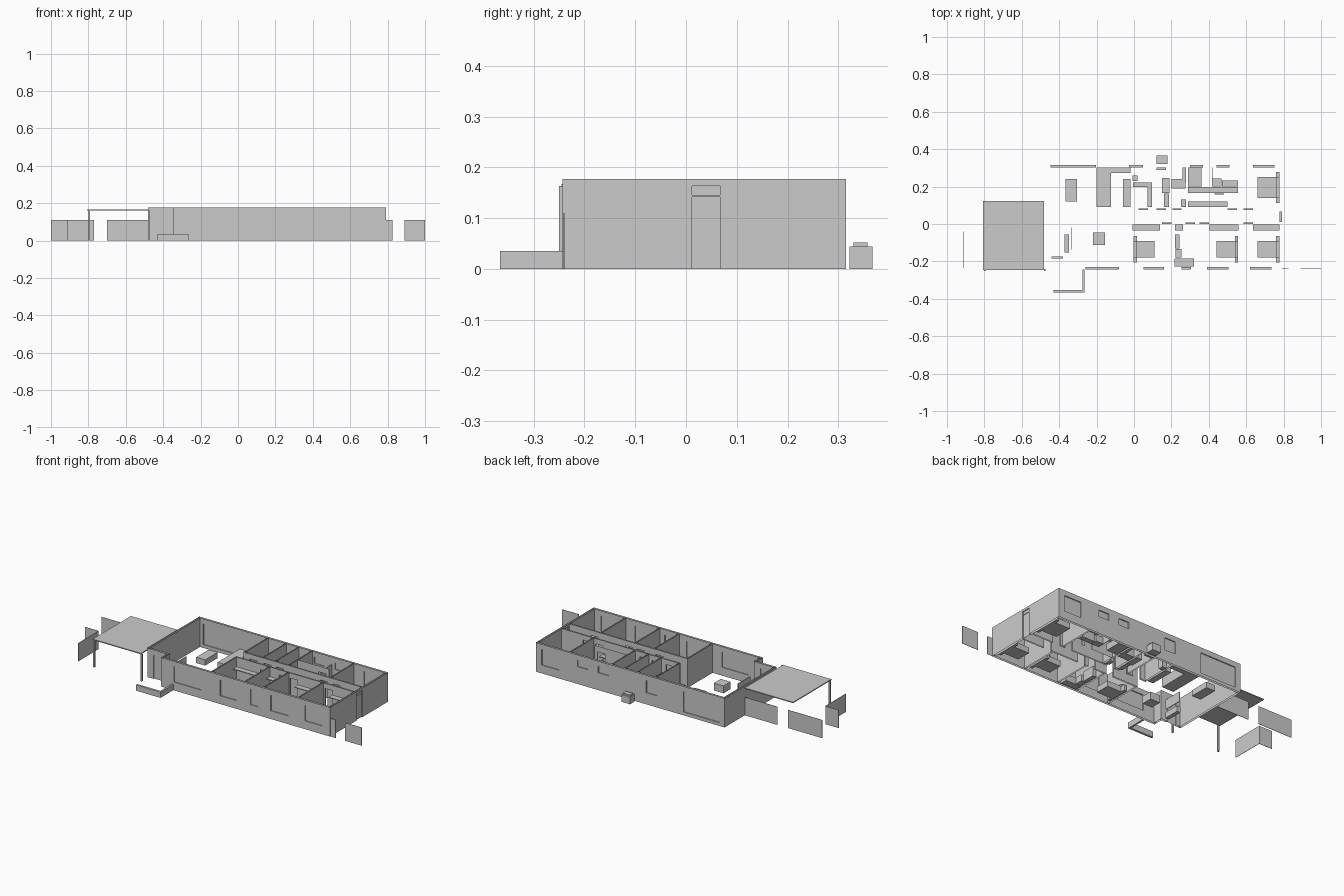
import bpy, bmesh
from mathutils import Vector

H = 0.177          # wall height
T = 0.012          # wall thickness


def finish(name, bm):
    bmesh.ops.remove_doubles(bm, verts=bm.verts, dist=1e-5)
    me = bpy.data.meshes.new(name)
    bm.to_mesh(me)
    bm.free()
    ob = bpy.data.objects.new(name, me)
    bpy.context.collection.objects.link(ob)
    return ob


def box(name, x0, x1, y0, y1, z0, z1):
    bm = bmesh.new()
    bmesh.ops.create_cube(bm, size=1)
    for v in bm.verts:
        v.co = Vector(((x0 + x1) / 2 + v.co.x * (x1 - x0),
                       (y0 + y1) / 2 + v.co.y * (y1 - y0),
                       (z0 + z1) / 2 + v.co.z * (z1 - z0)))
    return finish(name, bm)


def wall(name, axis, pos, a, b, openings=(), t=T):
    """Open-topped wall running along axis; pos is its low side.
    openings: (start, end, z0, z1, has_pane)"""
    bm = bmesh.new()

    def pt(u, d, z):
        return (u, pos + d, z) if axis == 'x' else (pos + d, u, z)

    def quad(*ps):
        bm.faces.new([bm.verts.new(pt(*p)) for p in ps])

    def panel(u0, u1, z0, z1, d, flip):
        if z1 - z0 < 1e-4 or u1 - u0 < 1e-4:
            return
        ps = [(u0, d, z0), (u1, d, z0), (u1, d, z1), (u0, d, z1)]
        quad(*(ps[::-1] if flip != (axis == 'y') else ps))

    for d, flip in ((0, False), (t, True)):
        u = a
        for (o0, o1, z0, z1, pane) in sorted(openings):
            panel(u, o0, 0, H, d, flip)
            panel(o0, o1, 0, z0, d, flip)
            panel(o0, o1, z1, H, d, flip)
            u = o1
        panel(u, b, 0, H, d, flip)
    for u in (a, b):
        quad((u, 0, 0), (u, t, 0), (u, t, H), (u, 0, H))
    for (o0, o1, z0, z1, pane) in openings:
        for u in (o0, o1):
            quad((u, 0, z0), (u, t, z0), (u, t, z1), (u, 0, z1))
        for z in ((z0, z1) if z0 > 0 else (z1,)):
            quad((o0, 0, z), (o1, 0, z), (o1, t, z), (o0, t, z))
        if pane:
            panel(o0, o1, z0, z1, t / 2, False)
    return finish(name, bm)


def win(a, b, z0=0.05, z1=0.145):
    return (a, b, z0, z1, True)


def door(a, w=0.05):
    return (a, a + w, 0, 0.145, False)


# outer walls with windows and doors
wall("front_wall", 'x', -0.243, -0.347, 0.79,
     [win(-0.26, -0.08), win(0.05, 0.16), win(0.255, 0.305),
      win(0.39, 0.505), win(0.62, 0.735)])
wall("back_wall", 'x', 0.303, -0.48, 0.79,
     [win(-0.446, -0.203, 0.02), win(-0.027, 0.047, 0.07),
      win(0.30, 0.37, 0.105), win(0.44, 0.51, 0.105), win(0.635, 0.75)])
wall("left_wall", 'y', -0.48, -0.185, 0.303)
wall("right_wall", 'y', 0.778, -0.231, 0.303, [(0.012, 0.067, 0, 0.163, True)])
wall("porch_wall", 'x', -0.185, -0.468, -0.335, [(-0.44, -0.38, 0, 0.145, True)])
wall("porch_return_wall", 'y', -0.347, -0.231, -0.185)
box("hall_door_bar", 0.782, 0.788, 0.012, 0.067, 0.142, 0.146)

# hall walls
wall("hall_front_wall", 'x', 0.0, -0.017, 0.778,
     [door(0.15), door(0.275), door(0.35), door(0.585)], 0.008)
wall("hall_back_wall", 'x', 0.075, -0.017, 0.778,
     [door(0.025), door(0.12), door(0.205), door(0.50), door(0.585)], 0.008)

# room partitions
for i, x in enumerate((-0.017, 0.206, 0.335, 0.566)):
    wall(f"front_partition_{i + 1}", 'y', x, -0.231, 0.0, t=0.008)
for i, x in enumerate((-0.015, 0.108, 0.192, 0.281, 0.562)):
    wall(f"back_partition_{i + 1}", 'y', x, 0.083, 0.303, t=0.007)
wall("bath_divider", 'x', 0.158, 0.288, 0.50, [door(0.43)], 0.006)

# beds with headboards and bedside tables
for i, (x0, x1, y0, y1, s) in enumerate((
        (0.015, 0.11, -0.178, -0.09, -1), (0.44, 0.54, -0.178, -0.09, 1),
        (0.66, 0.76, -0.178, -0.09, 1), (0.66, 0.76, 0.138, 0.252, 1))):
    n = f"bedroom_{i + 1}_"
    box(n + "bed", x0, x1, y0, y1, 0, 0.035)
    h0, h1 = (x1, x1 + 0.017) if s > 0 else (x0 - 0.017, x0)
    box(n + "headboard", h0, h1, y0, y1, 0, 0.05)
    box(n + "side_table_a", h0, h1, y0 - 0.027, y0, 0, 0.035)
    box(n + "side_table_b", h0, h1, y1, y1 + 0.027, 0, 0.035)

# built-in wardrobes along the hall
for i, (x0, x1) in enumerate(((-0.007, 0.14), (0.218, 0.262),
                              (0.405, 0.56), (0.635, 0.777))):
    box(f"wardrobe_shelf_{i + 1}", x0, x1, -0.036, -0.004, 0.115, 0.12)

# furniture and fittings: name, x0, x1, y0, y1, z0, z1
FURNITURE = (
    ("coffee_table", -0.365, -0.305, 0.12, 0.24, 0, 0.035),
    ("console", -0.372, -0.348, -0.152, -0.056, 0, 0.035),
    ("television", -0.338, -0.334, -0.135, -0.02, 0.04, 0.10),
    ("small_table", -0.22, -0.155, -0.112, -0.046, 0, 0.045),
    ("kitchen_island", -0.2, -0.122, 0.09, 0.303, 0, 0.06),
    ("kitchen_bench", -0.122, -0.018, 0.272, 0.303, 0, 0.06),
    ("kitchen_cupboard", -0.058, -0.018, 0.09, 0.24, 0, 0.06),
    ("laundry_tub", -0.008, 0.02, 0.23, 0.26, 0, 0.06),
    ("laundry_shelf", -0.005, 0.095, 0.198, 0.223, 0.09, 0.096),
    ("linen_shelf", 0.073, 0.096, 0.09, 0.198, 0.09, 0.096),
    ("toilet_seat", 0.15, 0.19, 0.165, 0.247, 0, 0.04),
    ("store_shelf", 0.16, 0.188, 0.09, 0.163, 0, 0.05),
    ("cistern", 0.12, 0.17, 0.288, 0.303, 0, 0.06),
    ("bath_vanity", 0.2, 0.275, 0.19, 0.24, 0, 0.05),
    ("bath_cupboard", 0.26, 0.279, 0.22, 0.303, 0, 0.05),
    ("corner_basin", 0.25, 0.277, 0.09, 0.13, 0, 0.05),
    ("bathtub", 0.29, 0.36, 0.2, 0.303, 0, 0.04),
    ("long_robe_shelf", 0.29, 0.556, 0.165, 0.198, 0.09, 0.096),
    ("ensuite_toilet", 0.42, 0.468, 0.2, 0.242, 0, 0.04),
    ("ensuite_vanity", 0.47, 0.556, 0.2, 0.232, 0, 0.05),
    ("lower_robe_shelf", 0.29, 0.5, 0.09, 0.12, 0.09, 0.096),
    ("study_chair", 0.222, 0.255, -0.18, -0.135, 0, 0.04),
    ("study_cabinet", 0.22, 0.242, -0.132, -0.055, 0, 0.06),
    ("study_desk", 0.216, 0.32, -0.226, -0.185, 0, 0.04),
)
for f in FURNITURE:
    box(*f)
box("shower_screen", 0.416, 0.419, 0.2, 0.303, 0, 0.13)

# carport roof and posts
box("carport_roof", -0.806, -0.481, -0.245, 0.122, 0.161, 0.167)
for i, x in enumerate((-0.8, -0.481)):
    box(f"carport_post_{i + 1}", x, x + 0.009, -0.25, -0.24, 0, 0.163)

# garden edging in front of the porch
box("planter_front", -0.43, -0.265, -0.366, -0.353, 0, 0.035)
box("planter_side", -0.276, -0.265, -0.353, -0.243, 0, 0.035)

# air conditioner behind the house
box("air_conditioner", 0.12, 0.178, 0.322, 0.367, 0, 0.044)
box("air_conditioner_cap", 0.125, 0.173, 0.33, 0.358, 0.044, 0.052)

# fence panels, thin sheets
for i, (x0, x1, y) in enumerate(((-0.70, -0.48, 0.12), (-1.0, -0.77, 0.12),
                                 (-1.0, -0.91, -0.04), (0.79, 0.825, -0.24),
                                 (0.89, 1.0, -0.24))):
    box(f"fence_panel_{i + 1}", x0, x1, y - 0.001, y + 0.001, 0, 0.11)
box("fence_side_panel", -0.911, -0.909, -0.235, -0.04, 0, 0.11)
